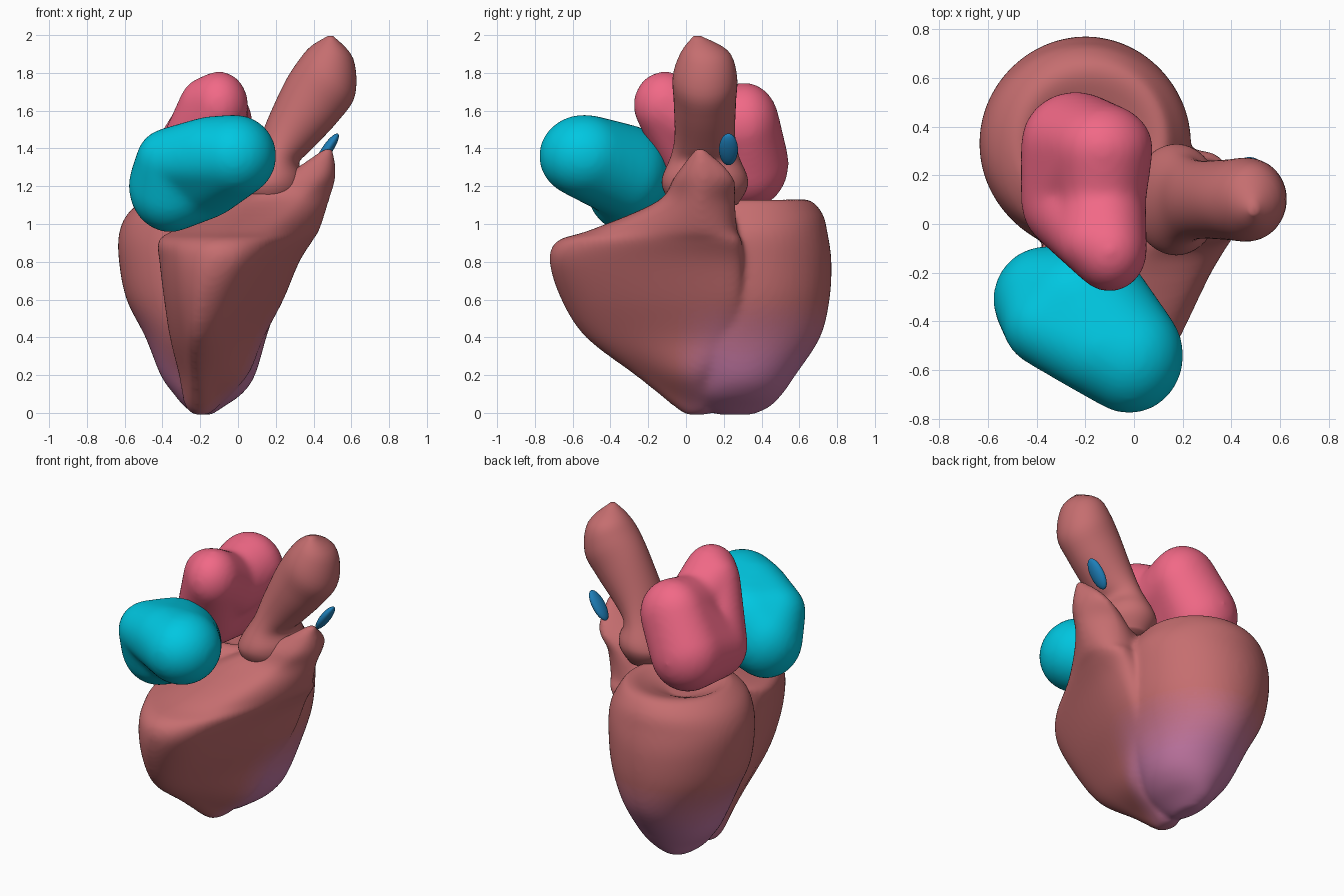
import bpy, bmesh, math
from mathutils import Vector, Matrix

if "Cube" in bpy.data.objects:
    bpy.data.objects.remove(bpy.data.objects["Cube"])


def material(name, rgb):
    m = bpy.data.materials.new(name)
    m.diffuse_color = (*rgb, 1)
    m.use_nodes = True
    m.node_tree.nodes["Principled BSDF"].inputs["Base Color"].default_value = m.diffuse_color
    return m


MUSCLE, PURPLE = (0.56, 0.155, 0.16), (0.53, 0.18, 0.36)
muscle = material("muscle", MUSCLE)
pink = material("pink", (0.88, 0.14, 0.24))
cyan = material("cyan", (0.0, 0.57, 0.75))
blue = material("blue", (0.013, 0.21, 0.48))


def spline(pts, n, closed):
    """Catmull-Rom through pts, n steps per span."""
    out, k = [], len(pts)
    get = (lambda i: pts[i % k]) if closed else (lambda i: pts[max(0, min(k - 1, i))])
    for i in range(k if closed else k - 1):
        a, b, c, d = (get(i + j) for j in (-1, 0, 1, 2))
        for s in range(n):
            t = s / n
            out.append(0.5 * (2 * b + (c - a) * t + (2 * a - 5 * b + 4 * c - d) * t * t
                              + (3 * b - a - 3 * c + d) * t ** 3))
    return out if closed else out + [pts[-1]]


def loft(bm, rings, steps):
    """Smooth skin through rings of equal point count, capped at both ends."""
    columns = [spline(list(col), steps, False) for col in zip(*rings)]
    grid = [[bm.verts.new(p) for p in row] for row in zip(*columns)]
    n = len(columns)
    for lo, hi in zip(grid, grid[1:]):
        for i in range(n):
            j = (i + 1) % n
            bm.faces.new((lo[i], lo[j], hi[j], hi[i]))
    bm.faces.new(grid[0][::-1])
    bm.faces.new(grid[-1])
    bmesh.ops.recalc_face_normals(bm, faces=bm.faces)


def finish(name, bm, mat, soften=0):
    """Make the object; soften > 0 fuses its parts and relaxes the seams."""
    me = bpy.data.meshes.new(name)
    bm.to_mesh(me)
    bm.free()
    me.materials.append(mat)
    me.shade_smooth()
    ob = bpy.data.objects.new(name, me)
    bpy.context.collection.objects.link(ob)
    if soften:
        rm = ob.modifiers.new("fuse", 'REMESH')
        rm.mode, rm.voxel_size, rm.use_smooth_shade = 'VOXEL', 0.016, True
        sm = ob.modifiers.new("soften", 'SMOOTH')
        sm.factor, sm.iterations = 0.5, soften
    return ob


def ellipse(x, y, z, rx, ry, tilt=0.0, n=56):
    u = Vector((math.cos(tilt), 0, -math.sin(tilt)))
    return [Vector((x, y, z)) + u * rx * math.cos(a) + Vector((0, ry * math.sin(a), 0))
            for a in (2 * math.pi * i / n for i in range(n))]


def ellipsoid(bm, centre, radii, tilt=0.0):
    mtx = (Matrix.Translation(centre) @ Matrix.Rotation(tilt, 4, 'Y')
           @ Matrix.Diagonal((*radii, 1)))
    return bmesh.ops.create_uvsphere(bm, u_segments=32, v_segments=20, radius=1, matrix=mtx)["verts"]


def sac(name, lobes, groups, mat, soften):
    """Soft sac: each group of lobes is wrapped in a hull, then all are fused."""
    bm = bmesh.new()
    for group in groups:
        part = bmesh.new()
        for key in group:
            ellipsoid(part, *lobes[key])
        res = bmesh.ops.convex_hull(part, input=part.verts)
        junk = {g for g in res["geom_interior"] + res["geom_unused"]
                if isinstance(g, bmesh.types.BMVert)}
        bmesh.ops.delete(part, geom=list(junk), context='VERTS')
        hull_faces = {g for g in res["geom"] if isinstance(g, bmesh.types.BMFace) and g.is_valid}
        rest = [f for f in part.faces if f not in hull_faces]
        bmesh.ops.delete(part, geom=rest, context='FACES')
        tmp = bpy.data.meshes.new("tmp")
        part.to_mesh(tmp)
        part.free()
        bm.from_mesh(tmp)
        bpy.data.meshes.remove(tmp)
    return finish(name, bm, mat, soften)


# Left ventricle: round cone with a dished top
body = bmesh.new()
loft(body, [ellipse(x, y, z, rx, ry) for z, x, y, rx, ry in (
    (-.01, -.18, .26, .04, .09), (.03, -.18, .26, .10, .18), (.1, -.16, .27, .18, .24),
    (.2, -.16, .29, .25, .29), (.4, -.17, .30, .32, .41), (.6, -.19, .32, .40, .44),
    (.8, -.20, .33, .43, .44), (.95, -.20, .33, .43, .42), (1.06, -.20, .33, .38, .39),
    (1.13, -.18, .34, .30, .30), (1.10, -.19, .31, .22, .20), (1.04, -.19, .3, .08, .08))], 6)

# Right ventricle: wedge that narrows up into the outflow tip
slices = {
    -.01: ((-.22, .02), (-.2, .0), (-.17, .02), (-.16, .08), (-.19, .12), (-.23, .07)),
    0.04: ((-.25, -.04), (-.2, -.07), (-.14, -.02), (-.1, .1), (-.2, .16), (-.28, .07)),
    0.2: ((-.27, -.18), (-.22, -.27), (-.12, -.2), (.05, .05), (-.05, .25), (-.30, .05)),
    0.4: ((-.30, -.38), (-.22, -.53), (-.07, -.41), (.13, .1), (.05, .28), (-.34, -.05)),
    0.6: ((-.32, -.5), (-.18, -.66), (.02, -.51), (.23, .1), (.15, .29), (-.36, -.1)),
    0.8: ((-.33, -.54), (-.13, -.72), (.1, -.58), (.32, .09), (.2, .3), (-.38, -.1)),
    0.91: ((-.33, -.48), (-.1, -.68), (.16, -.52), (.39, .09), (.25, .29), (-.38, -.1)),
    0.97: ((-.25, -.32), (-.05, -.5), (.2, -.38), (.43, .08), (.25, .27), (-.3, 0)),
    1.12: ((0, -.1), (.13, -.15), (.33, -.12), (.48, .08), (.33, .26), (.03, .1)),
    1.25: ((.24, -.03), (.34, -.06), (.46, -.02), (.515, .1), (.44, .25), (.28, .13)),
    1.40: ((.46, .06), (.475, .05), (.495, .06), (.505, .08), (.48, .1), (.465, .09)),
}
loft(body, [spline([Vector((x, y, z)) for x, y in pts], 10, True)
            for z, pts in slices.items()], 5)
body = finish("ventricles", body, muscle, soften=9)

# Purple tint fading in towards the lower left ventricle
fused = bpy.data.meshes.new_from_object(body.evaluated_get(bpy.context.evaluated_depsgraph_get()))
body.modifiers.clear()
body.data = fused
fused.materials.clear()
fused.materials.append(muscle)
BANDS = 16
for i in range(1, BANDS + 1):
    mix = [a + (b - a) * i / BANDS for a, b in zip(MUSCLE, PURPLE)]
    fused.materials.append(material(f"tint_{i}", mix))
unit = lambda t: max(0, min(1, t))
for f in fused.polygons:
    c = f.center
    f.material_index = round(BANDS * unit((0.6 - c.z) / 0.35) * unit((c.y + 0.06) / 0.22))

# Aorta: flared root leaning up to a rounded tip
aorta = bmesh.new()
loft(aorta, [ellipse(*r) for r in (
    (.17, .1, 1.1, .13, .17), (.17, .1, 1.18, .18, .22), (.18, .1, 1.25, .17, .225),
    (.21, .1, 1.36, .12, .18, .3), (.27, .1, 1.47, .14, .16, .6),
    (.39, .1, 1.65, .175, .165, .65), (.475, .1, 1.78, .175, .17, .6),
    (.50, .1, 1.91, .115, .125, .3), (.49, .06, 1.995, .015, .02))], 5)
finish("aorta", aorta, muscle)

# Left atrium: front lobe joined to a taller back lobe
sac("left_atrium", {
    "front": ((-.1, -.11, 1.63), (.155, .17, .18)),
    "brow": ((-.17, -.07, 1.62), (.145, .14, .16)),
    "middle": ((-.13, .1, 1.5), (.18, .16, .2)),
    "low": ((-.27, .09, 1.28), (.195, .2, .2)),
    "back": ((-.24, .33, 1.32), (.225, .215, .24)),
    "top": ((-.13, .31, 1.53), (.21, .185, .22))},
    (("low", "back", "top"), ("front", "brow", "low"), ("front", "brow", "middle"),
     ("middle", "top")), pink, 30)

# Right atrium: drooping sac at the left, appendage at the front right
sac("right_atrium", {
    "sac": ((-.36, -.31, 1.20), (.22, .22, .245)),
    "bridge": ((-.22, -.31, 1.27), (.28, .225, .255)),
    "brow": ((-.36, -.41, 1.34), (.18, .18, .17)),
    "fore": ((-.15, -.5, 1.37), (.2, .21, .2)),
    "tip": ((-.02, -.54, 1.36), (.225, .24, .22))},
    (("sac", "bridge", "brow"), ("bridge", "brow", "fore", "tip")), cyan, 30)

# Pulmonary artery fragment
chip = bmesh.new()
ellipsoid(chip, (.473, .225, 1.395), (.028, .05, .1), .6)
finish("pulmonary_artery", chip, blue)
